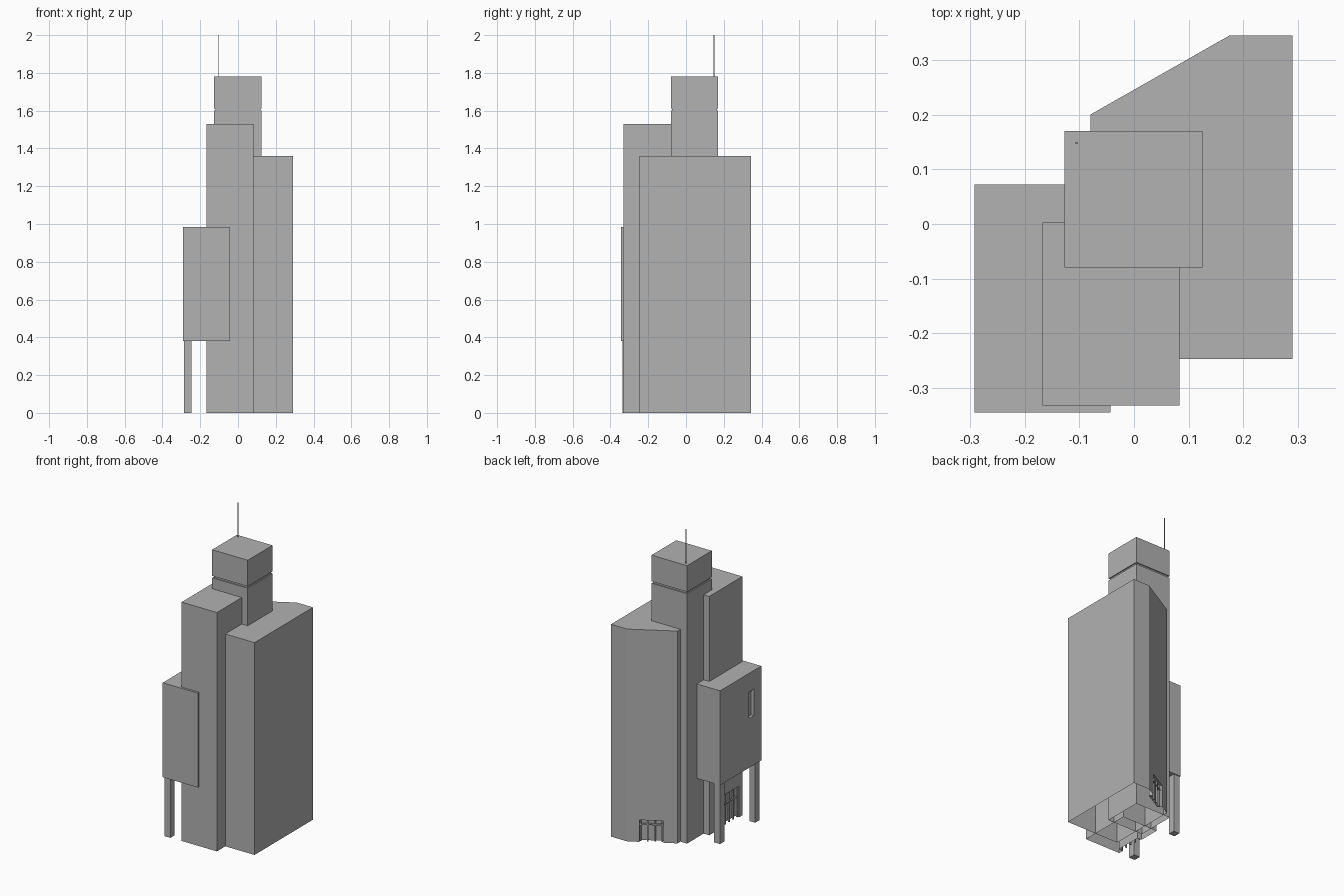
import bpy, bmesh, math
from mathutils import Matrix, Vector

cube = bpy.data.objects.get("Cube")
if cube:
    bpy.data.objects.remove(cube, do_unlink=True)

concrete = bpy.data.materials.new("concrete_grey")
concrete.use_nodes = True
GREY = (0.445, 0.445, 0.445, 1)
concrete.diffuse_color = GREY
concrete.node_tree.nodes["Principled BSDF"].inputs["Base Color"].default_value = GREY


def prism(name, outline, z0, z1):
    """Extrude a counter-clockwise plan outline between two heights."""
    bm = bmesh.new()
    base = bm.faces.new([bm.verts.new((x, y, z0)) for x, y in outline])
    top = bmesh.ops.extrude_face_region(bm, geom=[base])["geom"]
    verts = [v for v in top if isinstance(v, bmesh.types.BMVert)]
    bmesh.ops.translate(bm, vec=(0, 0, z1 - z0), verts=verts)
    bmesh.ops.recalc_face_normals(bm, faces=bm.faces)
    mesh = bpy.data.meshes.new(name)
    bm.to_mesh(mesh)
    bm.free()
    mesh.materials.append(concrete)
    obj = bpy.data.objects.new(name, mesh)
    bpy.context.collection.objects.link(obj)
    return obj


def box(name, x0, x1, y0, y1, z0, z1):
    return prism(name, [(x0, y0), (x1, y0), (x1, y1), (x0, y1)], z0, z1)


def carve(target, cutter):
    """Cut a recess, then discard the cutter."""
    cutter.hide_render = True
    mod = target.modifiers.new("recess", 'BOOLEAN')
    mod.operation = 'DIFFERENCE'
    mod.solver = 'EXACT'
    mod.object = cutter
    bpy.context.view_layer.objects.active = target
    bpy.ops.object.modifier_apply(modifier=mod.name)
    bpy.data.objects.remove(cutter, do_unlink=True)


def open_base(obj):
    """Remove the faces that lie on the ground."""
    bm = bmesh.new()
    bm.from_mesh(obj.data)
    floor = [f for f in bm.faces if all(abs(v.co.z) < 1e-4 for v in f.verts)]
    bmesh.ops.delete(bm, geom=floor, context='FACES')
    bm.to_mesh(obj.data)
    bm.free()


# Main slab with its slanted rear wall
slant_a, slant_b = Vector((0.175, 0.345)), Vector((-0.08, 0.2))
slab = prism("main_slab", [(-0.08, -0.247), (0.29, -0.247), (0.29, 0.345),
                           slant_a, slant_b], 0, 1.36)

# Rear entrance recessed into the slanted wall
along = (slant_b - slant_a).normalized()
turn = Matrix.Rotation(math.atan2(along.y, along.x), 4, 'Z')
place = Matrix.Translation((*((slant_a + slant_b) / 2), 0)) @ turn


def on_slant(obj):
    obj.data.transform(place)
    return obj


carve(slab, on_slant(box("rear_door_cutter", -0.075, 0.065, -0.02, 0.028, -0.1, 0.14)))
carve(slab, on_slant(box("rear_door_cutter", -0.075, 0.065, -0.03, 0.025, -0.1, 0.14)))
for i in range(4):
    x = -0.07 + i * 0.042
    on_slant(box("rear_door_post", x - 0.004, x + 0.004, 0.01, 0.02, 0, 0.14))
on_slant(box("rear_door_transom", -0.075, 0.065, 0.01, 0.02, 0.105, 0.113))

# Front tower with a glazed side entrance
tower = box("front_tower", -0.167, 0.083, -0.332, 0.003, 0, 1.53)
carve(tower, box("side_door_cutter", -0.2, -0.137, -0.30, -0.13, -0.1, 0.2))
for i in range(5):
    y = -0.296 + i * 0.0405
    box("side_door_post", -0.16, -0.15, y - 0.004, y + 0.004, 0, 0.2)
box("side_door_transom", -0.16, -0.15, -0.30, -0.13, 0.128, 0.136)

# Lift core with a shadow gap below its cap
core = box("core_shaft", -0.127, 0.125, -0.08, 0.17, 0, 1.6)
box("core_gap", -0.12, 0.118, -0.073, 0.163, 1.6, 1.612)
box("core_cap", -0.127, 0.125, -0.08, 0.17, 1.612, 1.78)
box("antenna", -0.107, -0.103, 0.146, 0.15, 1.78, 2.0)

# Raised side block with a slot window, standing on two legs
block = box("raised_block", -0.292, -0.043, -0.345, 0.072, 0.38, 0.985)
carve(block, box("slot_cutter", -0.32, -0.272, -0.27, -0.222, 0.695, 0.865))
for name, y in (("front_leg", -0.335), ("rear_leg", 0.022)):
    box(name, -0.287, -0.245, y, y + 0.044, 0, 0.38)

for part in (slab, tower, core):
    open_base(part)
